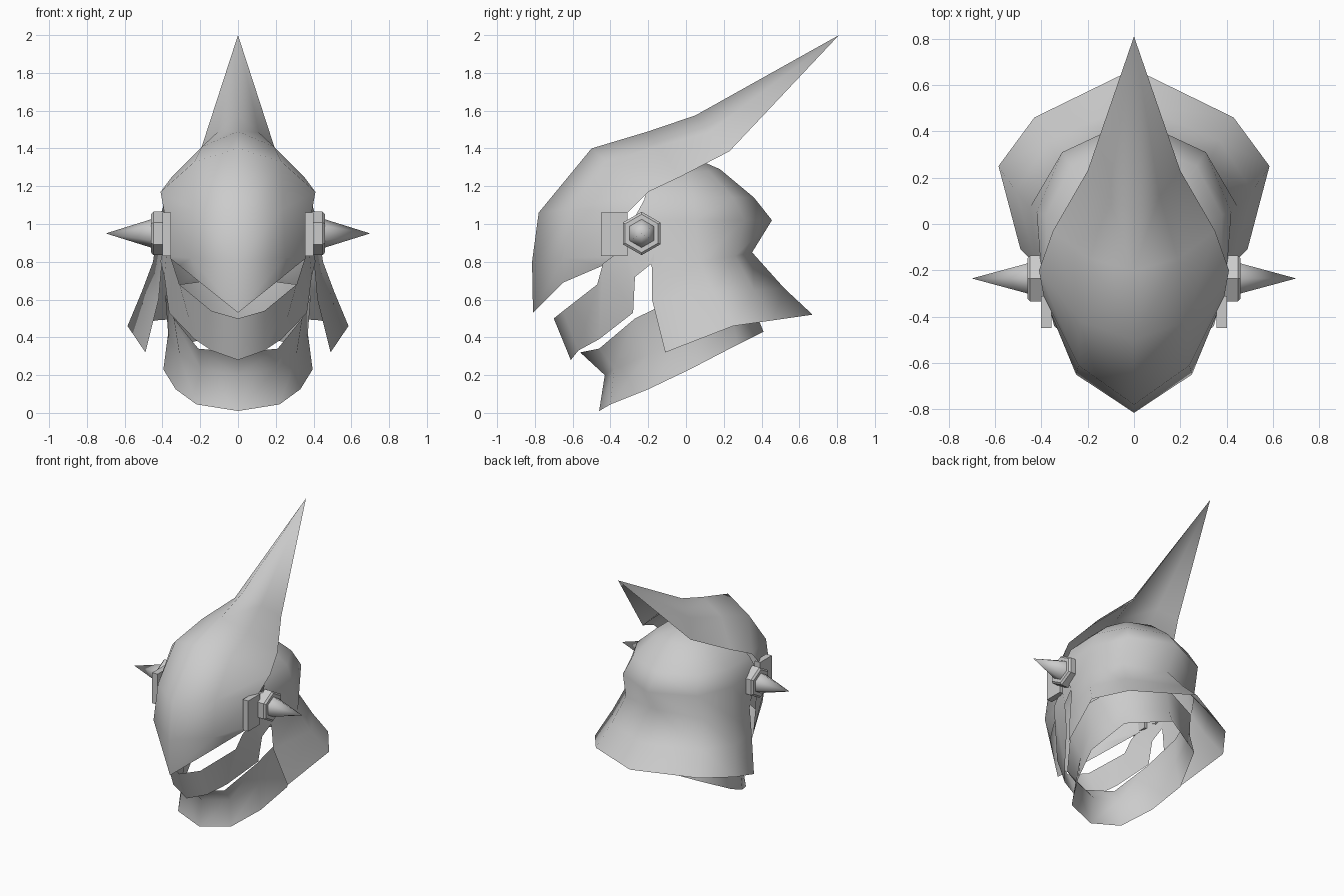
import bpy, bmesh, math
from mathutils import Matrix

cube = bpy.data.objects.get("Cube")
if cube:
    bpy.data.objects.remove(cube, do_unlink=True)

steel = bpy.data.materials.new("steel_grey")
steel.use_nodes = True
steel.diffuse_color = (0.6, 0.6, 0.6, 1)
steel.node_tree.nodes["Principled BSDF"].inputs["Base Color"].default_value = (0.6, 0.6, 0.6, 1)


def finish(name, bm, angle):
    """Turn a +x half into a mirrored, shaded object."""
    bmesh.ops.remove_doubles(bm, verts=bm.verts, dist=0.0005)
    mesh = bpy.data.meshes.new(name)
    bm.to_mesh(mesh)
    bm.free()
    mesh.materials.append(steel)
    ob = bpy.data.objects.new(name, mesh)
    bpy.context.collection.objects.link(ob)
    bpy.ops.object.select_all(action="DESELECT")
    ob.select_set(True)
    bpy.context.view_layer.objects.active = ob
    bpy.ops.object.shade_smooth_by_angle(angle=math.radians(angle))
    mirror = ob.modifiers.new("Mirror", "MIRROR")
    mirror.merge_threshold = 0.0005
    return ob


def loft(name, rows, angle=60):
    """Skin rows of points, listed bottom to top, into a half shell."""
    bm = bmesh.new()
    grid = [[bm.verts.new(p) for p in row] for row in rows]
    for low, high in zip(grid, grid[1:]):
        for j in range(len(low) - 1):
            bm.faces.new((low[j], low[j + 1], high[j + 1], high[j]))
    bmesh.ops.remove_doubles(bm, verts=bm.verts, dist=0.0005)
    return finish(name, bm, angle)


# Face visor sweeping up into the pointed crest: ridge, middle, edge
loft("visor_crest", [
    [(0, -0.81, 0.53), (0.20, -0.65, 0.69), (0.31, -0.44, 0.78)],
    [(0, -0.815, 0.80), (0.25, -0.65, 0.82), (0.375, -0.32, 0.83)],
    [(0, -0.78, 1.06), (0.24, -0.61, 1.08), (0.39, -0.31, 1.06)],
    [(0, -0.50, 1.40), (0.23, -0.42, 1.33), (0.41, -0.20, 1.17)],
    [(0, -0.20, 1.49), (0.19, -0.15, 1.41), (0.35, -0.03, 1.25)],
    [(0, 0.05, 1.575), (0.11, 0.12, 1.485), (0.20, 0.23, 1.385)],
    [(0, 0.81, 2.0)] * 3,
])

# Skull dome running down into the flared neck guard: front edge round to back
loft("skull_and_neck_guard", [
    [(0.49, -0.11, 0.32), (0.585, 0.25, 0.46), (0.43, 0.46, 0.49), (0, 0.67, 0.52)],
    [(0.42, -0.18, 0.60), (0.51, 0.14, 0.64), (0.37, 0.36, 0.65), (0, 0.52, 0.66)],
    [(0.405, -0.18, 0.77), (0.45, 0.07, 0.80), (0.32, 0.26, 0.83), (0, 0.35, 0.85)],
    [(0.395, -0.28, 1.02), (0.42, 0.05, 1.02), (0.31, 0.31, 1.02), (0, 0.455, 1.02)],
    [(0.38, -0.22, 1.13), (0.38, 0.04, 1.14), (0.27, 0.25, 1.14), (0, 0.36, 1.14)],
    [(0.24, -0.20, 1.27), (0.24, 0.00, 1.27), (0.17, 0.12, 1.28), (0, 0.18, 1.29)],
    [(0, -0.20, 1.36), (0, -0.10, 1.35), (0, 0.00, 1.345), (0, 0.10, 1.325)],
])

# Jaw guard rising to the ears
loft("jaw_guard", [
    [(0, -0.61, 0.28), (0.14, -0.57, 0.33), (0.23, -0.46, 0.39),
     (0.365, -0.28, 0.53), (0.39, -0.27, 0.72), (0.41, -0.17, 0.80)],
    [(0, -0.70, 0.50), (0.14, -0.65, 0.54), (0.31, -0.47, 0.68),
     (0.345, -0.44, 0.79), (0.375, -0.32, 0.88), (0.40, -0.17, 0.89)],
])

# Tilted throat collar, a full ring
loft("throat_collar", [
    [(0, -0.46, 0.01), (0.22, -0.40, 0.045), (0.33, -0.20, 0.125),
     (0.395, 0.02, 0.23), (0.31, 0.27, 0.36), (0, 0.41, 0.43)],
    [(0, -0.43, 0.20), (0.20, -0.38, 0.235), (0.31, -0.20, 0.31),
     (0.37, 0.0, 0.42), (0.29, 0.25, 0.49), (0, 0.37, 0.53)],
    [(0, -0.56, 0.32), (0.21, -0.46, 0.34), (0.34, -0.27, 0.50),
     (0.385, -0.02, 0.62), (0.31, 0.23, 0.68), (0, 0.35, 0.72)],
])

# Temple plates
bm = bmesh.new()
bmesh.ops.create_cube(bm, size=1, matrix=Matrix.Translation((0.378, -0.38, 0.945))
                      @ Matrix.Diagonal((0.045, 0.14, 0.23, 1)))
finish("temple_plates", bm, 30)


def ear_part(name, x0, x1, r0, r1, angle, chamfer=0):
    """Six-sided cone or prism along x at the ear."""
    bm = bmesh.new()
    place = (Matrix.Translation(((x0 + x1) / 2, -0.235, 0.95))
             @ Matrix.Rotation(math.pi / 2, 4, "Y"))
    bmesh.ops.create_cone(bm, cap_ends=True, segments=6, radius1=r0, radius2=r1,
                          depth=x1 - x0, matrix=place)
    # Turn so that one corner of the hexagon points straight up
    top = max(bm.verts, key=lambda v: v.co.z).co
    turn = math.atan2(top.y + 0.235, top.z - 0.95)
    bmesh.ops.rotate(bm, verts=bm.verts, cent=(0, -0.235, 0.95),
                     matrix=Matrix.Rotation(turn, 3, "X"))
    if chamfer:
        rim = [e for e in bm.edges if all(v.co.x > x1 - 0.001 for v in e.verts)]
        bmesh.ops.bevel(bm, geom=rim, offset=chamfer, segments=1, affect="EDGES")
    finish(name, bm, angle)


ear_part("ear_bolts", 0.38, 0.46, 0.115, 0.115, 30, 0.012)
ear_part("ear_spikes", 0.45, 0.70, 0.078, 0, 65)
